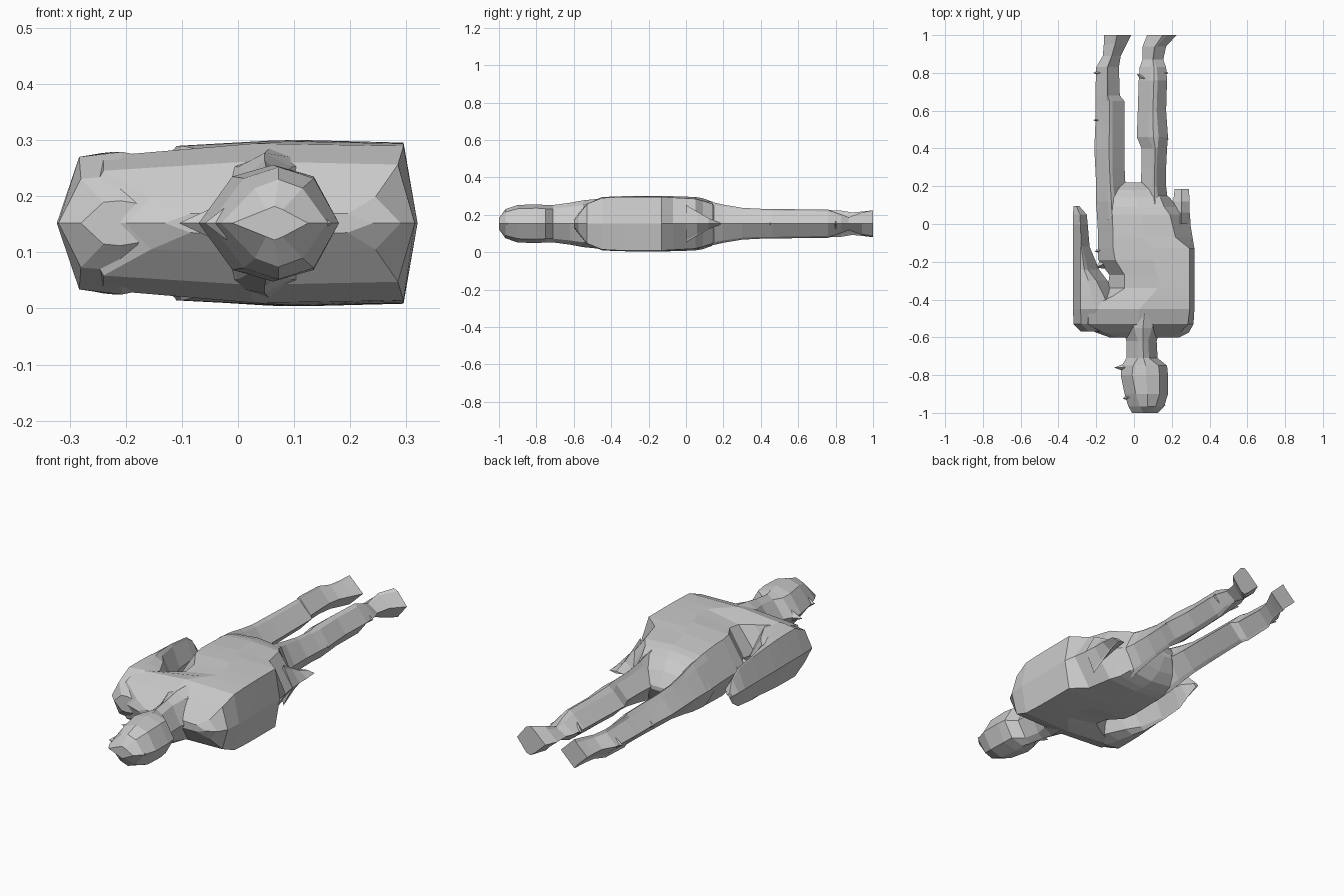
import bpy, bmesh, math
from mathutils import Vector

MID = 0.152  # height of the rim that runs round the whole body

grey = bpy.data.materials.new("plain grey")
grey.diffuse_color = (0.6, 0.6, 0.6, 1)


def finish(name, bm):
    bmesh.ops.recalc_face_normals(bm, faces=bm.faces)
    me = bpy.data.meshes.new(name)
    bm.to_mesh(me)
    bm.free()
    me.materials.append(grey)
    ob = bpy.data.objects.new(name, me)
    bpy.context.collection.objects.link(ob)
    return ob


def loft(name, stations, left=(0.045, 0.85), right=(0.045, 0.85)):
    """Skin eight-sided sections along y; each is (y, left x, right x, half height),
    with optional (inset, height factor) pairs for the left and right shoulders."""
    bm = bmesh.new()
    rings = []
    for y, a, b, h, *sides in stations:
        (li, lf), (ri, rf) = sides if sides else (left, right)
        w = b - a
        p, q = a + min(li, w * 0.45), b - min(ri, w * 0.45)
        c = (p + q) / 2
        pts = [(a, 0), (p, h * lf), (c, h), (q, h * rf),
               (b, 0), (q, -h * rf), (c, -h), (p, -h * lf)]
        rings.append([bm.verts.new((x, y, MID + z)) for x, z in pts])
    for r, s in zip(rings, rings[1:]):
        for k in range(8):
            n = (k + 1) % 8
            bm.faces.new((r[k], r[n], s[n], s[k]))
    bm.faces.new(rings[0])
    bm.faces.new(rings[-1])
    return finish(name, bm)


# Head and neck
loft("head", [(-1.0, -0.01, 0.125, 0.03), (-0.965, -0.03, 0.16, 0.078),
              (-0.90, -0.05, 0.18, 0.10), (-0.80, -0.07, 0.18, 0.104),
              (-0.75, -0.065, 0.175, 0.10), (-0.71, -0.04, 0.125, 0.10),
              (-0.62, -0.04, 0.12, 0.112), (-0.55, -0.06, 0.14, 0.125),
              (-0.45, -0.10, 0.20, 0.135)], (0.06, 0.8), (0.045, 0.8))

# Torso, with the right arm merged into its side
full = (0.025, 0.97)
loft("torso", [(-0.60, -0.13, 0.24, 0.02), (-0.575, -0.20, 0.29, 0.055),
               (-0.53, -0.29, 0.315, 0.11, (0.05, 0.85), (0.03, 0.95)),
               (-0.45, -0.29, 0.32, 0.142, (0.05, 0.84), full),
               (-0.38, -0.19, 0.32, 0.146, (0.08, 0.80), full),
               (-0.34, -0.14, 0.32, 0.147, (0.09, 0.80), full),
               (-0.27, -0.13, 0.32, 0.148, (0.08, 0.86), full),
               (-0.19, -0.19, 0.32, 0.148, (0.09, 0.93), full),
               (-0.13, -0.19, 0.32, 0.148, (0.08, 0.93), full),
               (-0.07, -0.19, 0.31, 0.147, (0.08, 0.93), (0.09, 0.95)),
               (0.05, -0.195, 0.29, 0.143, (0.08, 0.90), (0.10, 0.93)),
               (0.09, -0.20, 0.23, 0.136, (0.08, 0.88), (0.07, 0.90)),
               (0.14, -0.20, 0.19, 0.118, (0.08, 0.88), (0.05, 0.90)),
               (0.18, -0.14, 0.13, 0.075), (0.22, -0.09, 0.08, 0.01)])

# Right fingertips at the hip
loft("right_hand", [(0.0, 0.20, 0.30, 0.10), (0.06, 0.205, 0.295, 0.065),
                    (0.12, 0.208, 0.295, 0.03), (0.185, 0.215, 0.29, 0.006)])

# Left arm, hanging clear of the waist
loft("left_arm", [(-0.57, -0.28, -0.12, 0.04), (-0.53, -0.32, -0.08, 0.085),
                  (-0.45, -0.323, -0.07, 0.127), (-0.38, -0.323, -0.10, 0.127),
                  (-0.30, -0.323, -0.14, 0.125), (-0.24, -0.323, -0.185, 0.12),
                  (-0.12, -0.323, -0.235, 0.11), (0.0, -0.323, -0.245, 0.095),
                  (0.05, -0.323, -0.25, 0.06), (0.095, -0.32, -0.29, 0.01)],
     (0.04, 0.93), (0.06, 0.88))

# Legs, ridged along the top, each ending in a pinched ankle and a splayed foot
loft("left_leg", [(0.02, -0.195, -0.03, 0.132), (0.12, -0.20, -0.035, 0.120),
                  (0.20, -0.20, -0.045, 0.102), (0.30, -0.205, -0.05, 0.085),
                  (0.40, -0.21, -0.05, 0.08), (0.52, -0.205, -0.05, 0.078),
                  (0.65, -0.205, -0.05, 0.076), (0.68, -0.205, -0.075, 0.076),
                  (0.83, -0.20, -0.08, 0.07), (0.89, -0.165, -0.07, 0.06),
                  (0.95, -0.16, -0.04, 0.066), (1.0, -0.16, -0.015, 0.072)],
     (0.06, 0.78), (0.065, 0.88))
loft("right_leg", [(0.03, 0.02, 0.19, 0.132), (0.12, 0.03, 0.18, 0.120),
                   (0.20, 0.035, 0.17, 0.102), (0.30, 0.04, 0.17, 0.085),
                   (0.40, 0.04, 0.175, 0.08), (0.46, 0.015, 0.18, 0.08),
                   (0.60, 0.02, 0.17, 0.077), (0.76, 0.025, 0.175, 0.075),
                   (0.83, 0.03, 0.17, 0.05), (0.87, 0.045, 0.155, 0.035),
                   (0.94, 0.045, 0.17, 0.06), (1.0, 0.07, 0.225, 0.072)],
     (0.06, 0.78), (0.05, 0.88))

# Small pointed burrs along the rim: (base x, base y, outward angle, length)
burrs = [(-0.06, -0.76, 180, 0.045), (-0.04, -0.92, 190, 0.02), (0.14, -0.95, -20, 0.03),
         (-0.19, 0.80, 180, 0.025), (-0.19, 0.55, 180, 0.025),
         (0.16, 0.45, 0, 0.025), (0.16, 0.80, 0, 0.022), (0.04, 0.78, 150, 0.03),
         (-0.18, -0.14, 190, 0.03), (-0.18, -0.22, 200, 0.03), (0.01, 0.19, 80, 0.03)]
bm = bmesh.new()
for x, y, deg, length in burrs:
    d = Vector((math.cos(math.radians(deg)), math.sin(math.radians(deg)), 0))
    side = Vector((-d.y, d.x, 0)) * 0.025
    root = Vector((x, y, MID)) - d * 0.02
    base = [bm.verts.new(root + v) for v in
            (side, Vector((0, 0, 0.03)), -side, Vector((0, 0, -0.03)))]
    tip = bm.verts.new(Vector((x, y, MID)) + d * length)
    bm.faces.new(base)
    for k in range(4):
        bm.faces.new((base[k], base[(k + 1) % 4], tip))
finish("rim_burrs", bm)
